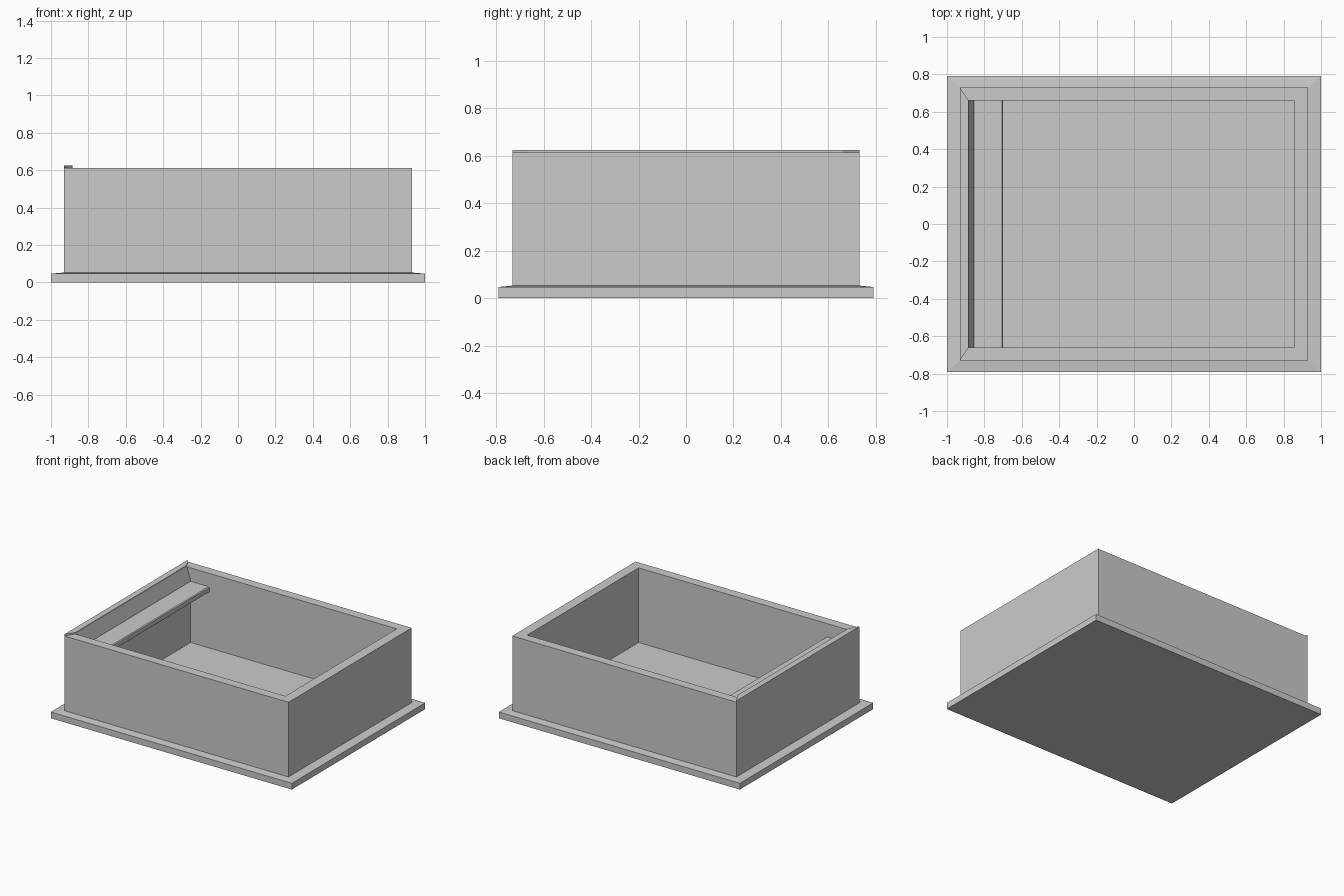
import bpy, bmesh

if "Cube" in bpy.data.objects:
    bpy.data.objects.remove(bpy.data.objects["Cube"])


def make_object(name, bm):
    bmesh.ops.recalc_face_normals(bm, faces=bm.faces[:])
    mesh = bpy.data.meshes.new(name)
    bm.to_mesh(mesh)
    bm.free()
    obj = bpy.data.objects.new(name, mesh)
    bpy.context.collection.objects.link(obj)
    return obj


def loft(name, rings):
    """Skin a stack of rectangles given as (x_min, x_max, half_depth, z)."""
    bm = bmesh.new()
    loops = [[bm.verts.new(p) for p in ((a, -d, z), (b, -d, z), (b, d, z), (a, d, z))]
             for a, b, d, z in rings]
    for low, high in zip(loops, loops[1:]):
        for i in range(4):
            j = (i + 1) % 4
            bm.faces.new((low[i], low[j], high[j], high[i]))
    bm.faces.new(loops[0])
    bm.faces.new(loops[-1])
    return make_object(name, bm)


def prism(name, outline, z0, z1):
    """Extrude a flat xy outline upwards."""
    bm = bmesh.new()
    face = bm.faces.new([bm.verts.new((x, y, z0)) for x, y in outline])
    top = bmesh.ops.extrude_face_region(bm, geom=[face])["geom"]
    bmesh.ops.translate(bm, vec=(0, 0, z1 - z0),
                        verts=[v for v in top if isinstance(v, bmesh.types.BMVert)])
    return make_object(name, bm)


# Base flange, walls and floor; the left wall leans out above the shelf
loft("tray_body", [
    (-1.0, 1.0, 0.79, 0.0),
    (-1.0, 1.0, 0.79, 0.047),
    (-0.93, 0.93, 0.73, 0.053),
    (-0.93, 0.93, 0.73, 0.613),
    (-0.885, 0.855, 0.66, 0.613),
    (-0.855, 0.855, 0.66, 0.515),
    (-0.855, 0.855, 0.66, 0.053),
])

# Raised strip with mitred ends on the left rim
prism("rim_strip", [(-0.93, -0.73), (-0.885, -0.66), (-0.885, 0.66), (-0.93, 0.73)],
      0.608, 0.625)

# Shelf along the left wall, with a small chamfer on its free edge
shelf = prism("shelf", [(-0.86, -0.66), (-0.70, -0.66), (-0.70, 0.66), (-0.86, 0.66)],
              0.47, 0.512)
bm = bmesh.new()
bm.from_mesh(shelf.data)
free_edges = [e for e in bm.edges if all(v.co.x > -0.75 for v in e.verts)
              and abs(e.verts[0].co.y - e.verts[1].co.y) > 1]
bmesh.ops.bevel(bm, geom=free_edges, offset=0.006, segments=1, affect='EDGES')
bm.to_mesh(shelf.data)
bm.free()
